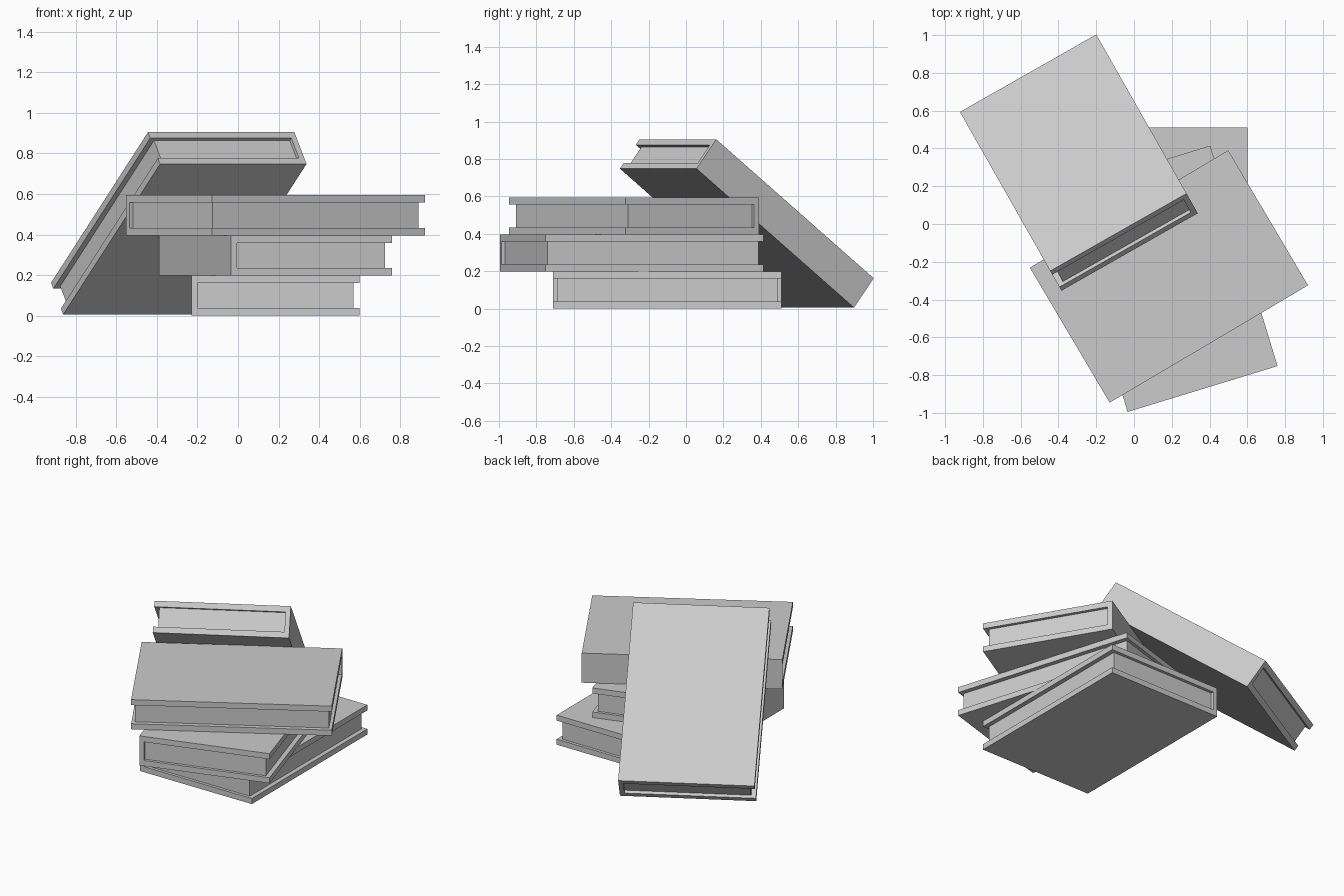
import bpy, bmesh
from math import radians

if "Cube" in bpy.data.objects:
    bpy.data.objects.remove(bpy.data.objects["Cube"])

W, L, T = 0.83, 1.22, 0.198      # book width, length, thickness
COVER, SPINE = 0.037, 0.03       # board and spine thickness
FORE, END = 0.03, 0.02           # how far the pages sit back from the covers


def extrude_profile(name, points, length, parent):
    """Extrude an x-z profile along y, centred on the origin."""
    bm = bmesh.new()
    face = bm.faces.new([bm.verts.new((x, -length / 2, z)) for x, z in points])
    result = bmesh.ops.extrude_face_region(bm, geom=[face])
    verts = [g for g in result["geom"] if isinstance(g, bmesh.types.BMVert)]
    bmesh.ops.translate(bm, verts=verts, vec=(0, length, 0))
    bmesh.ops.recalc_face_normals(bm, faces=bm.faces)
    mesh = bpy.data.meshes.new(name)
    bm.to_mesh(mesh)
    bm.free()
    obj = bpy.data.objects.new(name, mesh)
    bpy.context.collection.objects.link(obj)
    obj.parent = parent
    return obj


def book(name, centre, turn, tilt=0):
    """Hardback with its spine on local -x."""
    x, z = W / 2, T / 2
    inner_x, inner_z = -x + SPINE, z - COVER
    # Covers and spine as one C-shaped section
    cover = extrude_profile(name + "_cover", [
        (-x, -z), (x, -z), (x, -inner_z), (inner_x, -inner_z),
        (inner_x, inner_z), (x, inner_z), (x, z), (-x, z)], L, None)
    cover.location = centre
    cover.rotation_euler = (radians(tilt), 0, radians(turn))
    # Recessed page block
    fore = x - FORE
    extrude_profile(name + "_pages", [
        (inner_x, -inner_z), (fore, -inner_z),
        (fore, inner_z), (inner_x, inner_z)], L - 2 * END, cover)


# Stack of three books
book("bottom_book", (0.185, -0.10, T / 2), 0)
book("middle_book", (0.185, -0.29, T * 1.5), 17)
book("top_book", (0.185, -0.278, T * 2.5), -59.4)
# Book leaning against the stack from behind
book("leaning_book", (-0.292, 0.325, 0.455), 209.6, 37.5)
